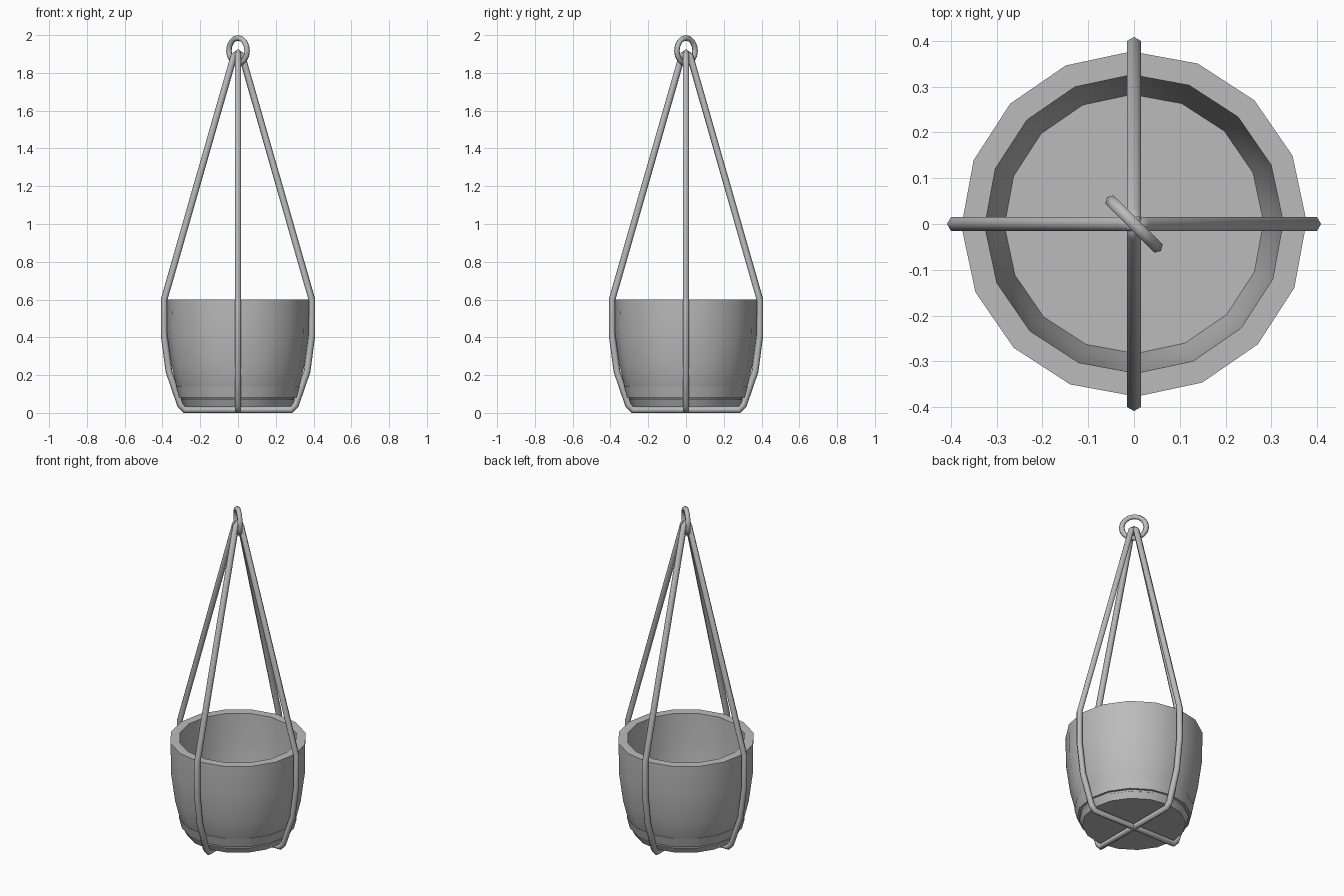
import bpy, bmesh
from math import pi, sin, cos, radians
from mathutils import Vector, Matrix

cube = bpy.data.objects.get("Cube")
if cube:
    bpy.data.objects.remove(cube, do_unlink=True)

grey = bpy.data.materials.new("plain grey")
grey.use_nodes = True
colour = (0.5, 0.5, 0.5, 1)
grey.diffuse_color = colour
grey.node_tree.nodes["Principled BSDF"].inputs["Base Color"].default_value = colour


def finish(name, bm, angle):
    bmesh.ops.recalc_face_normals(bm, faces=bm.faces)
    mesh = bpy.data.meshes.new(name)
    bm.to_mesh(mesh)
    bm.free()
    mesh.materials.append(grey)
    obj = bpy.data.objects.new(name, mesh)
    bpy.context.collection.objects.link(obj)
    bpy.ops.object.select_all(action='DESELECT')
    obj.select_set(True)
    bpy.context.view_layer.objects.active = obj
    bpy.ops.object.shade_smooth_by_angle(angle=radians(angle))
    return obj


def lathe(name, profile, sides=16):
    """Spin an (r, z) profile around the vertical axis."""
    bm = bmesh.new()
    verts = [bm.verts.new((r, 0, z)) for r, z in profile]
    edges = [bm.edges.new(pair) for pair in zip(verts, verts[1:])]
    bmesh.ops.spin(bm, geom=verts + edges, cent=(0, 0, 0), axis=(0, 0, 1),
                   angle=2 * pi, steps=sides, use_duplicate=False)
    bmesh.ops.remove_doubles(bm, verts=bm.verts, dist=0.0005)
    bmesh.ops.rotate(bm, verts=bm.verts, matrix=Matrix.Rotation(radians(0.8), 3, 'Z'))
    return finish(name, bm, 35)


def tube_loop(name, path, radius, turn, sides=6):
    """Sweep a round section along a closed loop in a vertical plane."""
    bm = bmesh.new()
    pts = [Vector(p) for p in path]
    count = len(pts)
    rings = []
    for i, p in enumerate(pts):
        a = (p - pts[i - 1]).normalized()
        b = (pts[(i + 1) % count] - p).normalized()
        along = (a + b).normalized()
        normal = Vector((along.y, -along.x))
        stretch = min(1 / max(along.dot(a), 0.1), 1.4)
        ring = []
        for k in range(sides):
            t = 2 * pi * k / sides
            q = p + normal * radius * stretch * cos(t)
            ring.append(bm.verts.new((q.x, radius * sin(t), q.y)))
        rings.append(ring)
    for i in range(count):
        lower, upper = rings[i], rings[(i + 1) % count]
        for k in range(sides):
            n = (k + 1) % sides
            bm.faces.new((lower[k], lower[n], upper[n], upper[k]))
    bmesh.ops.rotate(bm, verts=bm.verts, matrix=Matrix.Rotation(turn, 3, 'Z'))
    return finish(name, bm, 75)


# Hollow pot with a thick flat rim
lathe("pot", [(0, 0.15), (0.283, 0.15), (0.305, 0.26), (0.32, 0.42), (0.326, 0.6),
              (0.377, 0.6), (0.375, 0.42), (0.352, 0.25), (0.32, 0.12),
              (0.285, 0.05), (0, 0.05)])

# Stepped drip tray under the pot
lathe("drip_tray", [(0, 0.035), (0.285, 0.035), (0.302, 0.07), (0.285, 0.082),
                    (0.314, 0.082), (0.329, 0.14), (0.3, 0.14)])

# Two crossing rope loops that cradle the pot
half = [(0.28, 0.016), (0.305, 0.042), (0.366, 0.22), (0.391, 0.41), (0.391, 0.6),
        (0.022, 1.888)]
loop = [(0, 0.016)] + half + [(0, 1.904)] + [(-x, z) for x, z in reversed(half)]
for name, turn in (("side_rope", 0), ("front_back_rope", pi / 2)):
    tube_loop(name, loop, 0.0175, turn)

# Hanging ring set diagonally
circle = [(0.068 * cos(2 * pi * i / 16), 1.917 + 0.068 * sin(2 * pi * i / 16))
          for i in range(16)]
tube_loop("hanging_ring", circle, 0.015, -pi / 4)
